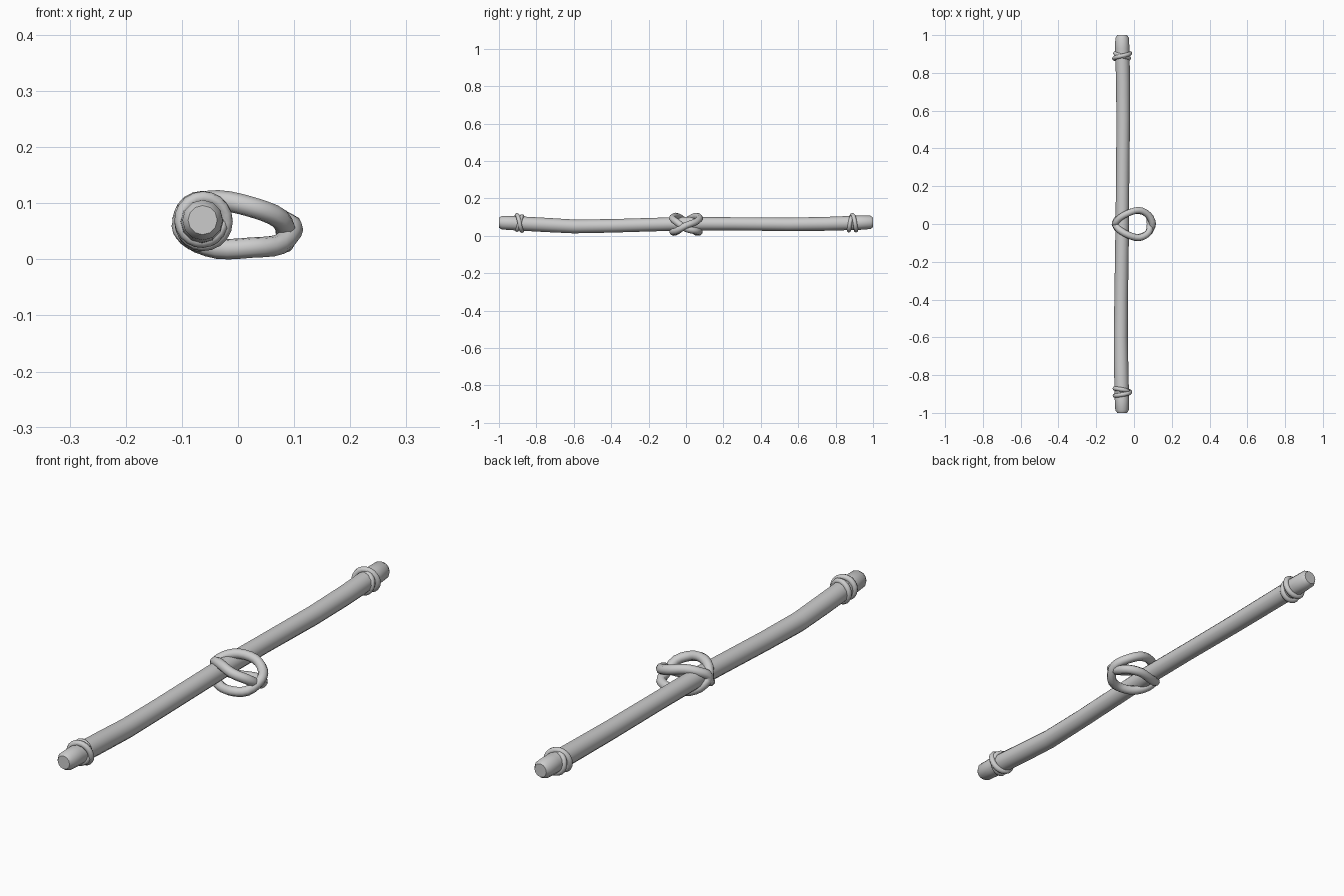
import bpy
from math import sin, cos, pi

if "Cube" in bpy.data.objects:
    bpy.data.objects.remove(bpy.data.objects["Cube"])


def tube(name, pts, r, radii=None, cyclic=False, res=2, steps=1):
    """Sweep a round section along a path and turn it into a smooth mesh."""
    cu = bpy.data.curves.new(name, 'CURVE')
    cu.dimensions = '3D'
    cu.bevel_depth = r
    cu.bevel_resolution = res
    cu.use_fill_caps = not cyclic
    cu.resolution_u = steps
    sp = cu.splines.new('POLY')
    sp.points.add(len(pts) - 1)
    for i, p in enumerate(pts):
        sp.points[i].co = (*p, 1)
        sp.points[i].radius = radii[i] if radii else 1
    sp.use_cyclic_u = cyclic
    ob = bpy.data.objects.new(name, cu)
    bpy.context.collection.objects.link(ob)
    bpy.ops.object.select_all(action='DESELECT')
    ob.select_set(True)
    bpy.context.view_layer.objects.active = ob
    bpy.ops.object.convert(target='MESH')
    bpy.ops.object.shade_smooth_by_angle(angle=1.0)
    return ob


def catmull(keys, n=5):
    """Closed smooth path through the key points."""
    out, m = [], len(keys)
    for i in range(m):
        a, b, c, d = (keys[(i + k) % m] for k in (-1, 0, 1, 2))
        for j in range(n):
            t = j / n
            out.append(tuple(0.5 * (2 * q + (s - p) * t + (2 * p - 5 * q + 4 * s - u) * t * t
                                    + (3 * q - p - 3 * s + u) * t ** 3)
                             for p, q, s, u in zip(a, b, c, d)))
    return out


# Slightly bent wooden pole with rounded ends: x, y, z, radius
shaft = [(-.063, -1, .07, .026), (-.063, -.985, .07, .036), (-.064, -.93, .068, .038),
         (-.068, -.75, .058, .038), (-.070, -.6, .050, .037), (-.068, -.4, .053, .036),
         (-.065, -.2, .059, .036), (-.062, 0, .065, .036), (-.060, .25, .064, .035),
         (-.057, .55, .061, .036), (-.058, .75, .064, .037), (-.062, .93, .07, .038),
         (-.063, .985, .072, .036), (-.063, 1, .072, .026)]
tube("pole", [p[:3] for p in shaft], 1, [p[3] for p in shaft], res=4)

# Two-turn cord bindings near both ends, each crossing itself once
for name, y0, cross in (("front_binding", -.89, 0), ("back_binding", .89, pi / 2)):
    pts = []
    for i in range(40):
        t = 4 * pi * i / 40
        a = t + cross + pi
        r = .039 + .004 * sin(t / 2)
        pts.append((-.063 + r * cos(a), y0 + .019 * cos(t / 2), .068 + r * sin(a)))
    tube(name, pts, .0115, cyclic=True)

# Rope knot in the middle: one cord, two tilted turns around the pole
knot = []
for s, out in ((1, .098), (-1, .086)):
    knot += [(-.100, 0, .065 + .006 * s), (-.080, .028 * s, .094), (-.035, .056 * s, .105),
             (.025, .073 * s, .093), (.075, .048 * s, .072), (out, 0, .047 + .008 * s),
             (.075, -.048 * s, .027), (.025, -.071 * s, .021), (-.035, -.058 * s, .019),
             (-.082, -.032 * s, .036)]
tube("middle_knot", catmull(knot, 3), .0185, cyclic=True)
